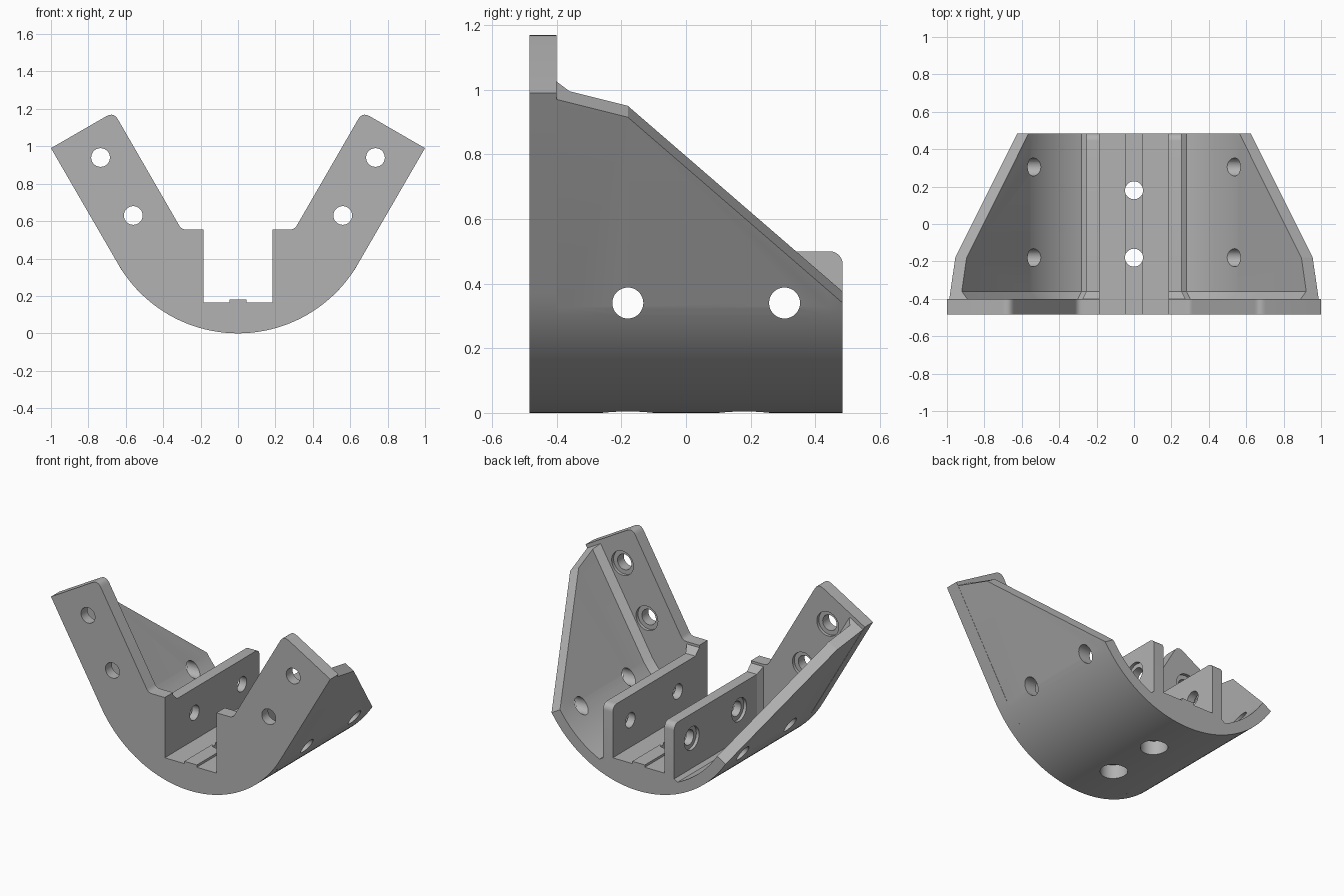
import bpy, bmesh
from math import sin, cos, radians, sqrt, pi, asin

cube = bpy.data.objects.get("Cube")
if cube:
    bpy.data.objects.remove(cube, do_unlink=True)

R = 0.74                        # outer radius of the cradle
S, C = sin(radians(60)), 0.5    # arms lean at 60 degrees
SWEEP = radians(56)
BACK, FRONT, STEP = 0.485, -0.485, -0.40

grey = bpy.data.materials.new("plain grey")
grey.use_nodes = True
grey.diffuse_color = (0.45, 0.45, 0.45, 1)
grey.node_tree.nodes["Principled BSDF"].inputs["Base Color"].default_value = (0.45, 0.45, 0.45, 1)


def arc(r, a0, a1, n):
    return [(r * sin(a0 + (a1 - a0) * i / n), R - r * cos(a0 + (a1 - a0) * i / n))
            for i in range(n + 1)]


def rounded(p, d0, d1, size, n=5):
    """Soft corner at p, between directions d0 (back) and d1 (onward)."""
    pts = []
    for i in range(n + 1):
        t = i / n
        a, b = size * (1 - t) ** 2, size * t ** 2
        pts.append((p[0] + d0[0] * a + d1[0] * b, p[1] + d0[1] * a + d1[1] * b))
    return pts


def mirrored(half):
    return half + [(-x, z) for x, z in reversed(half[1:])]


def loft(name, sections):
    """Skin a stack of (y, profile) sections and cap both ends."""
    bm = bmesh.new()
    rings = [[bm.verts.new((x, y, z)) for x, z in prof] for y, prof in sections]
    n = len(rings[0])
    for a, b in zip(rings, rings[1:]):
        for i in range(n):
            j = (i + 1) % n
            bm.faces.new((a[i], a[j], b[j], b[i]))
    bm.faces.new(rings[0])
    bm.faces.new(rings[-1])
    bmesh.ops.recalc_face_normals(bm, faces=bm.faces[:])
    me = bpy.data.meshes.new(name)
    bm.to_mesh(me)
    bm.free()
    ob = bpy.data.objects.new(name, me)
    bpy.context.collection.objects.link(ob)
    me.materials.append(grey)
    return ob


def bore(ob, axis, centre, radius, length):
    """Drill a round hole along the given axis."""
    rot = {"x": (0, pi / 2, 0), "y": (pi / 2, 0, 0), "z": (0, 0, 0)}[axis]
    bpy.ops.mesh.primitive_cylinder_add(vertices=32, radius=radius, depth=length,
                                        location=centre, rotation=rot)
    cutter = bpy.context.object
    cutter.hide_render = True
    mod = ob.modifiers.new("bore", "BOOLEAN")
    mod.operation, mod.solver, mod.object = "DIFFERENCE", "EXACT", cutter
    activate(ob)
    bpy.ops.object.modifier_apply(modifier=mod.name)
    bpy.data.objects.remove(cutter, do_unlink=True)


def activate(ob):
    bpy.ops.object.select_all(action="DESELECT")
    ob.select_set(True)
    bpy.context.view_layer.objects.active = ob


CHANNEL = [(0.185, 0.165), (0.045, 0.165), (0.045, 0.18)]


def cradle_profile(y, thick, wall, top):
    """Shell, channel wall and ridged floor at depth y."""
    if y < -0.18:
        z = 0.97 + (y - STEP) / 0.22 * -0.055
    else:
        z = 0.915 - (y + 0.18) / 0.665 * 0.575
    end = (R * S + (z - R * C) / (S / C), z)
    inner = R - thick
    foot = wall + 0.025
    half = arc(R, 0, SWEEP, 24)
    half += [end, (end[0] - S * thick, end[1] + C * thick)]
    half += arc(inner, SWEEP, asin(foot / inner), 18)
    half += [(wall, R - sqrt(inner ** 2 - foot ** 2) + 0.015), (wall, top), (0.185, top)]
    return mirrored(half + CHANNEL)


# Cradle: shell and channel walls, with a chamfer at the flange and round wall corners
sections = [(STEP, 0.11, 0.275, 0.54), (-0.36, 0.07, 0.255, 0.50), (-0.18, 0.07, 0.255, 0.50)]
for i in range(7):
    a = pi / 2 * i / 6
    sections.append((BACK - 0.04 + 0.04 * sin(a), 0.07, 0.255, 0.46 + 0.04 * cos(a)))
cradle = loft("cradle", [(s[0], cradle_profile(*s)) for s in sections])

# Front flange with two leaning arms
tip = (1.0, 0.99)
WIDTH = 0.387
crown = (tip[0] - S * WIDTH, tip[1] + C * WIDTH)
ledge = 0.555
elbow = (crown[0] - (crown[1] - ledge) * C / S, ledge)
half = arc(R, 0, radians(60), 26) + [tip]
half += rounded(crown, (S, -C), (-C, -S), 0.045)
half += rounded(elbow, (C, S), (-1, 0), 0.025)
half += [(0.185, ledge)] + CHANNEL
profile = mirrored(half)
flange = loft("front_flange", [(FRONT, profile), (STEP, profile)])

# Cross holes through shell and walls, with recesses on the outer wall faces
for y in (-0.18, 0.305):
    bore(cradle, "x", (0, y, 0.34), 0.048, 2.6)
    for side in (-1, 1):
        bore(cradle, "x", (side * 0.315, y, 0.34), 0.075, 0.16)

# Floor holes with wide recesses underneath
for y in (-0.18, 0.18):
    bore(cradle, "z", (0, y, 0.1), 0.048, 0.6)
    bore(cradle, "z", (0, y, 0.0), 0.08, 0.18)

# Arm holes, recessed from behind
for side in (-1, 1):
    for x, z in ((0.735, 0.94), (0.56, 0.63)):
        bore(flange, "y", (side * x, -0.44, z), 0.05, 0.4)
        bore(flange, "y", (side * x, -0.36, z), 0.078, 0.12)

for ob in (cradle, flange):
    activate(ob)
    bpy.ops.object.shade_smooth_by_angle(angle=radians(25))
